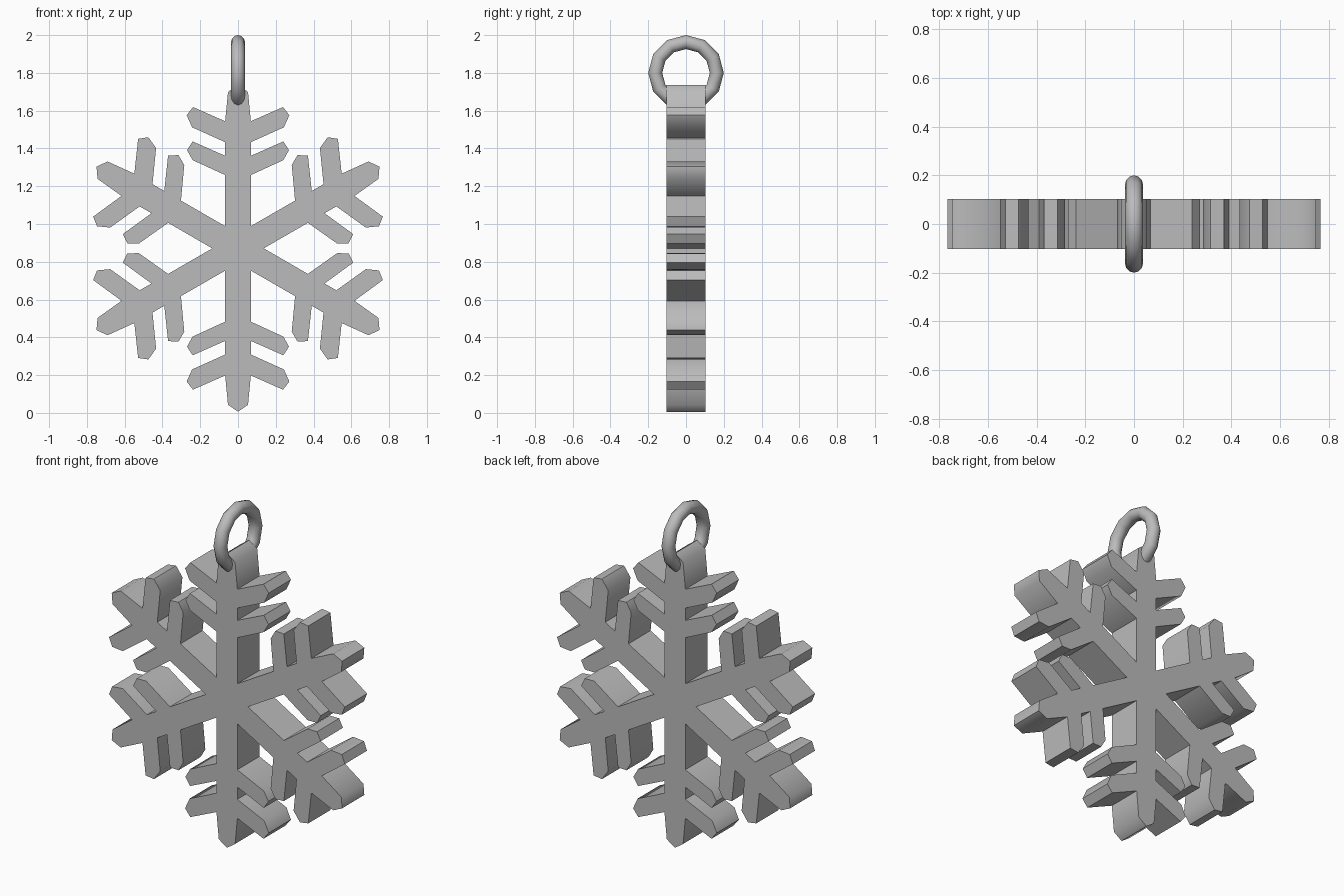
import bpy
import bmesh
from math import radians, pi
from mathutils import Matrix, Vector

cube = bpy.data.objects.get("Cube")
if cube:
    bpy.data.objects.remove(cube, do_unlink=True)

CENTRE_Z = 0.871
HALF_DEPTH = 0.103

grey = bpy.data.materials.new("plain grey")
grey.use_nodes = True
grey.diffuse_color = (0.5, 0.5, 0.5, 1)
grey.node_tree.nodes["Principled BSDF"].inputs["Base Color"].default_value = (0.5, 0.5, 0.5, 1)


def finish(obj, angle):
    """Assign the colour and smooth the shallow edges."""
    obj.data.materials.append(grey)
    bpy.ops.object.select_all(action='DESELECT')
    obj.select_set(True)
    bpy.context.view_layer.objects.active = obj
    bpy.ops.object.shade_smooth_by_angle(angle=radians(angle))


# Half outline of one arm: (sideways, outward), from the hub to the tip
half_arm = [
    (0.068, 0.118),
    (0.068, 0.388), (0.240, 0.467), (0.270, 0.520), (0.240, 0.566), (0.068, 0.490),
    (0.068, 0.562), (0.243, 0.641), (0.272, 0.705), (0.238, 0.748), (0.068, 0.673),
    (0.053, 0.828),
]
tip = (0, 0.865)
# Each arm owns only one of its two hub corners
arm = half_arm + [tip] + [(-x, r) for x, r in reversed(half_arm[1:])]

# Snowflake: six arms in one outline, extruded front to back
bm = bmesh.new()
ring = []
for i in range(6):
    turn = Matrix.Rotation(-i * pi / 3, 4, 'Y')
    for x, r in arm:
        p = turn @ Vector((x, 0, r))
        ring.append(bm.verts.new((p.x, -HALF_DEPTH, p.z + CENTRE_Z)))
front = bm.faces.new(ring)
out = bmesh.ops.extrude_face_region(bm, geom=[front], use_keep_orig=True)
back = [g for g in out["geom"] if isinstance(g, bmesh.types.BMVert)]
bmesh.ops.translate(bm, vec=(0, 2 * HALF_DEPTH, 0), verts=back)
bmesh.ops.recalc_face_normals(bm, faces=bm.faces[:])
mesh = bpy.data.meshes.new("snowflake")
bm.to_mesh(mesh)
bm.free()
snowflake = bpy.data.objects.new("snowflake", mesh)
bpy.context.collection.objects.link(snowflake)
finish(snowflake, 58)

# Hanging ring through the top arm
bpy.ops.mesh.primitive_torus_add(
    major_segments=12, minor_segments=12, major_radius=0.163, minor_radius=0.037,
    location=(0, 0, 1.8), rotation=(0, pi / 2, 0))
hanging_ring = bpy.context.object
hanging_ring.name = "hanging_ring"
finish(hanging_ring, 60)
